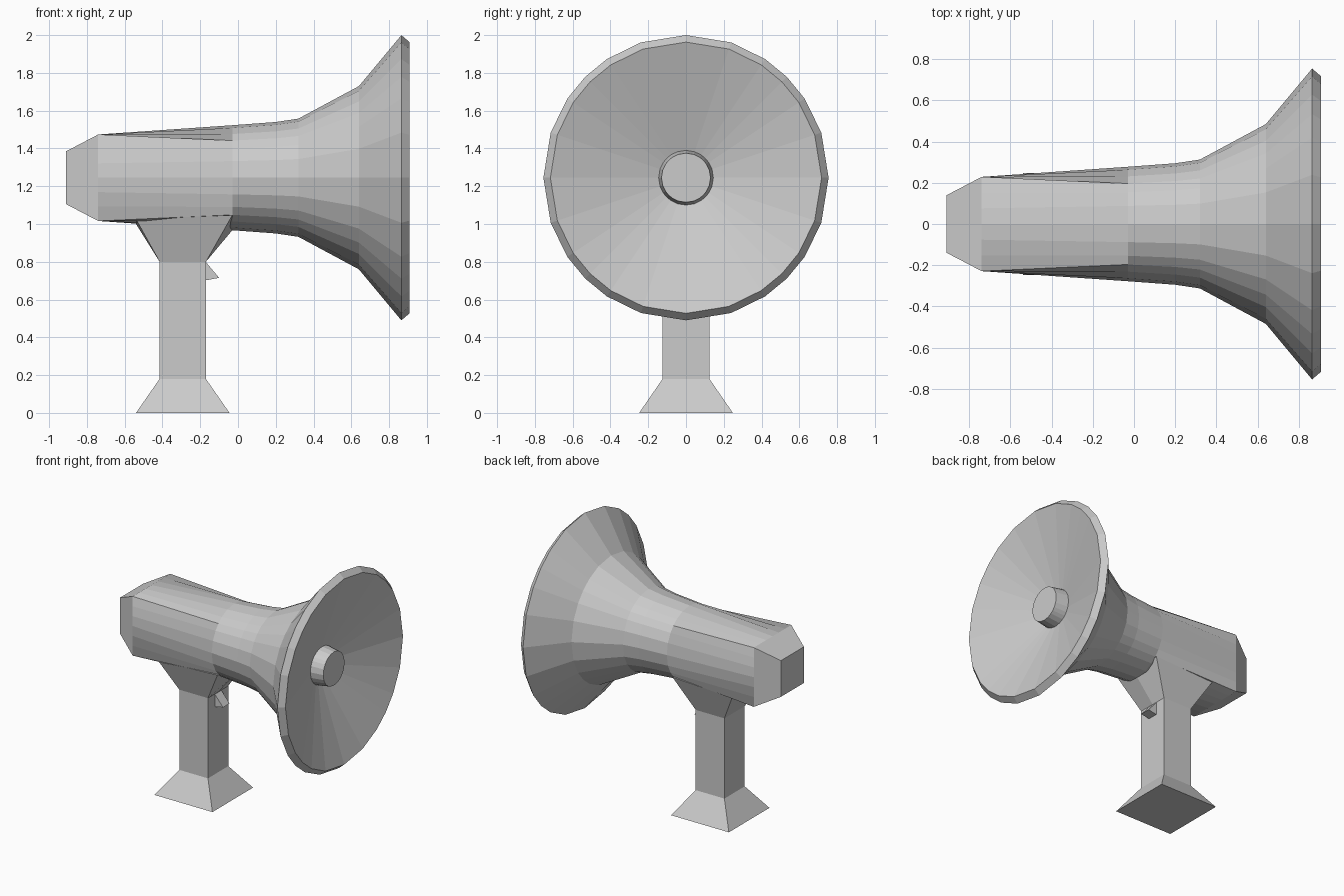
import bpy, bmesh, math

if "Cube" in bpy.data.objects:
    bpy.data.objects.remove(bpy.data.objects["Cube"])

AXIS_Z = 1.245   # height of the horn axis
N = 3            # segments per half side of a square ring


def make_object(name, bm):
    bmesh.ops.recalc_face_normals(bm, faces=bm.faces)
    mesh = bpy.data.meshes.new(name)
    bm.to_mesh(mesh)
    bm.free()
    obj = bpy.data.objects.new(name, mesh)
    bpy.context.collection.objects.link(obj)
    return obj


def loft(name, rings, cap_start=False, cap_end=False):
    """Skin a list of rings that all have the same point count."""
    bm = bmesh.new()
    loops = [[bm.verts.new(p) for p in ring] for ring in rings]
    for a, b in zip(loops, loops[1:]):
        for i in range(len(a)):
            j = (i + 1) % len(a)
            bm.faces.new((a[i], a[j], b[j], b[i]))
    if cap_start:
        bm.faces.new(loops[0])
    if cap_end:
        bm.faces.new(loops[-1])
    return make_object(name, bm)


def ring(x, size, is_round=True):
    """Subdivided square around the axis, optionally pushed out to a circle."""
    pts = []
    for side in range(4):
        turn = side * math.pi / 2
        for k in range(-N, N):
            u, v = 1.0, k / N
            if is_round:
                length = math.hypot(u, v)
                u, v = u / length, v / length
            y = u * math.cos(turn) - v * math.sin(turn)
            z = u * math.sin(turn) + v * math.cos(turn)
            pts.append((x, y * size, AXIS_Z + z * size))
    return pts


# Rear body: square at the back, blending to round where the horn starts
loft("rear_body", [ring(-0.91, 0.14, False), ring(-0.74, 0.229, False),
                   ring(-0.03, 0.278)], cap_start=True)

# Flared horn with rim and shallow inner cone
horn_profile = [(-0.03, 0.278), (0.2, 0.295), (0.32, 0.313), (0.64, 0.485),
                (0.865, 0.755), (0.908, 0.718), (0.72, 0.145)]
loft("horn", [ring(x, r) for x, r in horn_profile])

# Plug in the middle of the horn
loft("horn_plug", [ring(0.72, 0.145), ring(0.82, 0.13)],
     cap_start=True, cap_end=True)


# Handle: splayed foot, square column and flare up to the body
def handle_ring(x0, x1, half_w, z0, z1, drop=0.0):
    return [(x0, -half_w, z0), (x1, -half_w, z1), (x1, 0, z1 - 1.9 * drop),
            (x1, half_w, z1), (x0, half_w, z0), (x0, 0, z0 - 0.6 * drop)]


loft("handle", [handle_ring(-0.54, -0.045, 0.248, 0, 0),
                handle_ring(-0.415, -0.17, 0.124, 0.18, 0.18),
                handle_ring(-0.415, -0.17, 0.124, 0.80, 0.80),
                handle_ring(-0.54, -0.03, 0.208, 1.025, 1.047, 0.042)],
     cap_start=True, cap_end=True)

# Trigger wedge on the front of the handle
trigger_side = [(-0.18, 0.81), (-0.10, 0.715), (-0.18, 0.70)]
loft("trigger", [[(x, y, z) for x, z in trigger_side] for y in (-0.04, 0.04)],
     cap_start=True, cap_end=True)
